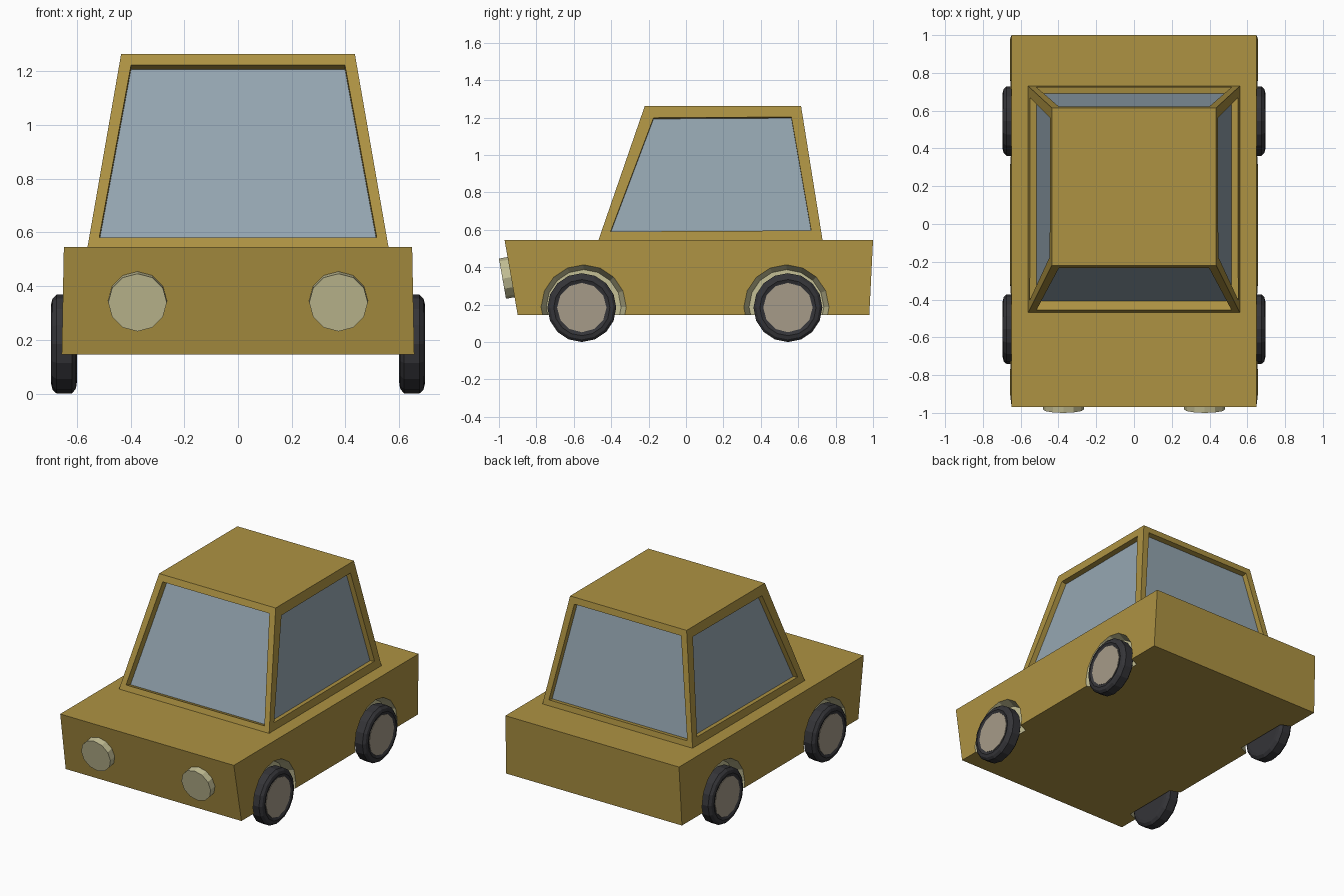
import bpy, bmesh, math
from mathutils import Matrix, Vector

if "Cube" in bpy.data.objects:
    bpy.data.objects.remove(bpy.data.objects["Cube"])


def mat(name, *rgb):
    m = bpy.data.materials.new(name)
    m.diffuse_color = (*rgb, 1)
    m.use_nodes = True
    m.node_tree.nodes["Principled BSDF"].inputs["Base Color"].default_value = m.diffuse_color
    return m


PAINT = mat("paint", 0.42, 0.29, 0.055)
GLASS = mat("glass", 0.30, 0.38, 0.44)
TRIM = mat("trim", 0.55, 0.52, 0.30)
RUBBER = mat("rubber", 0.035, 0.035, 0.04)
HUB = mat("hub", 0.38, 0.33, 0.25)


def finish(bm, name, *mats):
    bmesh.ops.recalc_face_normals(bm, faces=bm.faces)
    me = bpy.data.meshes.new(name)
    bm.to_mesh(me)
    bm.free()
    for m in mats:
        me.materials.append(m)
    ob = bpy.data.objects.new(name, me)
    bpy.context.collection.objects.link(ob)
    return ob


def tapered_box(low, high):
    """Each end is (half width, y front, y back, z)."""
    bm = bmesh.new()
    bmesh.ops.create_cube(bm, size=2)
    for v in bm.verts:
        w, y0, y1, z = high if v.co.z > 0 else low
        v.co = Vector((w * v.co.x, y1 if v.co.y > 0 else y0, z))
    bm.normal_update()
    return bm


def lathe(name, profile, centre, axis, sides, *mats, index=0):
    """Spin (distance, radius) points around an axis; ends are capped."""
    bm = bmesh.new()
    rings = [[bm.verts.new((r * math.cos(a), r * math.sin(a), d))
              for a in (2 * math.pi * i / sides for i in range(sides))]
             for d, r in profile]
    for a, b in zip(rings, rings[1:]):
        for i in range(sides):
            j = (i + 1) % sides
            bm.faces.new((a[i], a[j], b[j], b[i]))
    bm.faces.new(rings[0])
    bm.faces.new(rings[-1])
    for f in bm.faces:
        f.material_index = index
    turn = Vector(axis).to_track_quat('Z', 'Y').to_matrix().to_4x4()
    bmesh.ops.transform(bm, matrix=Matrix.Translation(centre) @ turn, verts=bm.verts)
    return finish(bm, name, *mats)


# Lower body
body = finish(tapered_box((0.656, -0.90, 0.98, 0.145), (0.648, -0.97, 1.0, 0.545)),
              "body", PAINT, TRIM)

# Cabin with recessed windows
bm = tapered_box((0.56, -0.468, 0.73, 0.545), (0.435, -0.22, 0.615, 1.263))
walls = [f for f in bm.faces if abs(f.normal.z) < 0.8]
for f in walls:
    is_side = abs(f.normal.x) > 0.8
    border, depth = (0.08, 0.035) if is_side else (0.057, 0.05 if f.normal.y < 0 else 0.035)
    n = f.normal.copy()
    bmesh.ops.inset_individual(bm, faces=[f], thickness=border)
    pane = bmesh.ops.extrude_discrete_faces(bm, faces=[f])["faces"][0]
    for v in pane.verts:
        v.co -= n * depth
    pane.material_index = 1
finish(bm, "cabin", PAINT, GLASS)

for side, s in (("left", -1), ("right", 1)):
    for end, y in (("front", -0.557), ("rear", 0.545)):
        # Wheel arch recess
        cutter = lathe(f"{end}_{side}_arch_cutter", [(0.59, 0.20), (0.70, 0.247)],
                       (0, y + (0.01 if y < 0 else -0.008), 0.187), (s, 0, 0), 16,
                       PAINT, TRIM, index=1)
        cutter.hide_render = True
        cutter.hide_viewport = True
        cut = body.modifiers.new(f"{end}_{side}_arch", 'BOOLEAN')
        cut.operation = 'DIFFERENCE'
        cut.solver = 'EXACT'
        cut.object = cutter
        # Tyre and hub
        lathe(f"{end}_{side}_tyre",
              [(0.60, 0.145), (0.603, 0.165), (0.618, 0.184), (0.675, 0.184),
               (0.690, 0.170), (0.695, 0.150), (0.688, 0.134)],
              (0, y, 0.184), (s, 0, 0), 16, RUBBER)
        lathe(f"{end}_{side}_hub", [(0.65, 0.132), (0.691, 0.132)],
              (0, y, 0.184), (s, 0, 0), 12, HUB)
    # Headlight, square to the sloping nose
    lathe(f"{side}_headlight", [(-0.03, 0.109), (0.048, 0.109)],
          (s * 0.374, -0.934, 0.347), (0, -0.4, -0.07), 12, TRIM)
